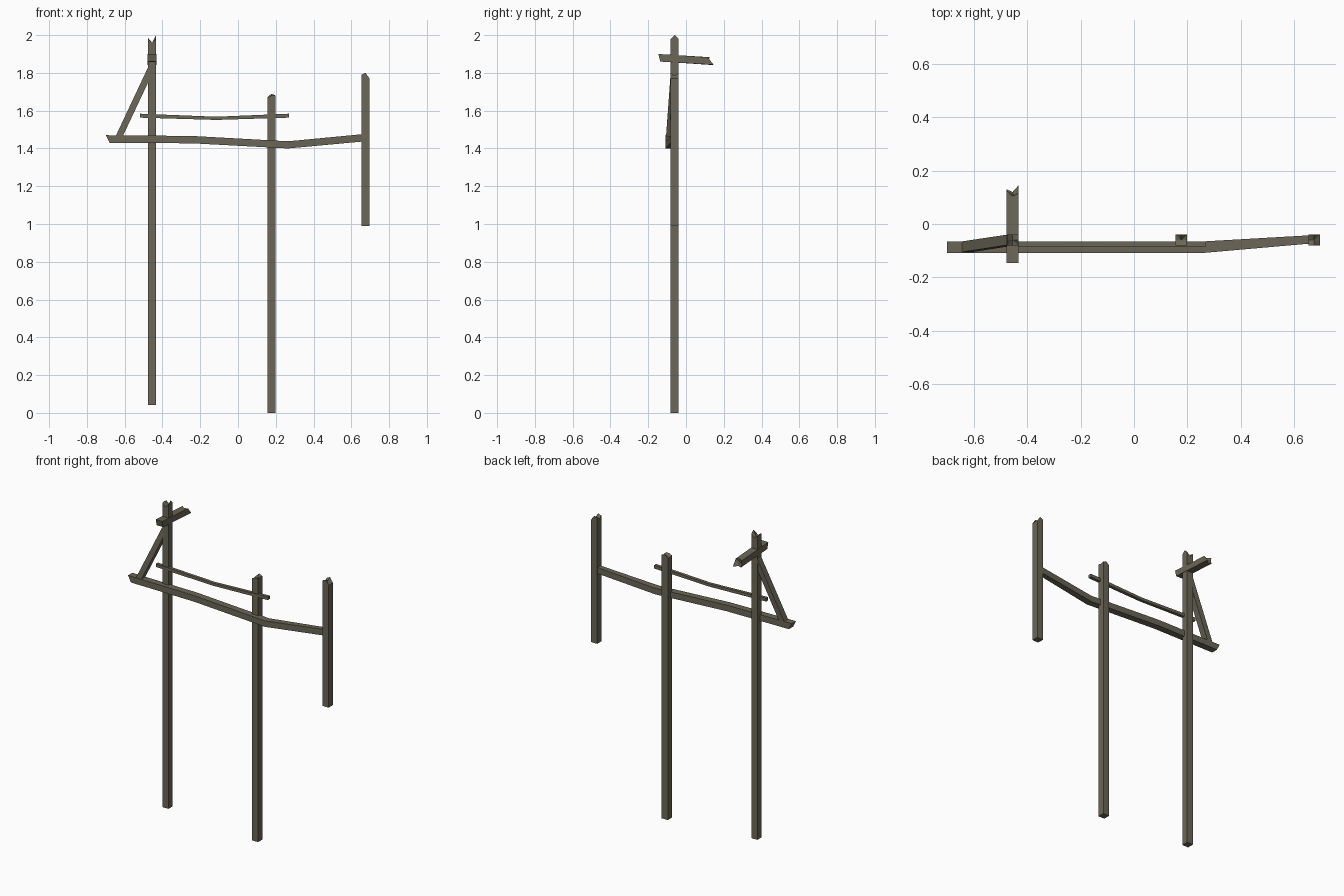
import bpy
from mathutils import Vector

if "Cube" in bpy.data.objects:
    bpy.data.objects.remove(bpy.data.objects["Cube"])

wood = bpy.data.materials.new("weathered_wood")
wood.diffuse_color = (0.145, 0.133, 0.094, 1)
wood.use_nodes = True
wood.node_tree.nodes["Principled BSDF"].inputs["Base Color"].default_value = wood.diffuse_color


def loft(name, rings, start_tip=None, end_tip=None):
    """Skin a list of equal rings; ends are flat, or fanned to a tip point."""
    n = len(rings[0])
    verts = [Vector(p) for r in rings for p in r]
    faces = []
    for k in range(len(rings) - 1):
        a, b = k * n, (k + 1) * n
        for i in range(n):
            j = (i + 1) % n
            faces.append((a + i, a + j, b + j, b + i))
    for tip, base, flip in ((start_tip, 0, True), (end_tip, (len(rings) - 1) * n, False)):
        loop = [base + i for i in range(n)]
        if flip:
            loop.reverse()
        if tip is None:
            faces.append(tuple(loop))
        else:
            verts.append(Vector(tip))
            c = len(verts) - 1
            faces += [(loop[i], loop[(i + 1) % n], c) for i in range(n)]
    mesh = bpy.data.meshes.new(name)
    mesh.from_pydata(verts, [], faces)
    mesh.materials.append(wood)
    mesh.validate()
    obj = bpy.data.objects.new(name, mesh)
    bpy.context.collection.objects.link(obj)
    return obj


# eight points round a square: corners and edge middles, counter-clockwise
SQUARE = [(-1, -1), (0, -1), (1, -1), (1, 0), (1, 1), (0, 1), (-1, 1), (-1, 0)]
HALF = 0.0215
POST_Y = -0.06


def post(name, x, bottom, tops, centre):
    """Square post with a splintered top given by eight heights."""
    pts = [(x + HALF * u, POST_Y + HALF * v) for u, v in SQUARE]
    loft(name, [[(px, py, bottom) for px, py in pts],
                [(px, py, h) for (px, py), h in zip(pts, tops)]],
         end_tip=(x, POST_Y, centre))


post("tall_post", -0.455, 0.043,
     [1.98, 1.96, 1.98, 2.0, 1.98, 1.96, 1.98, 1.985], 1.96)
post("middle_post", 0.177, 0.0,
     [1.67, 1.68, 1.68, 1.675, 1.68, 1.69, 1.67, 1.665], 1.67)
post("hanging_post", 0.675, 0.99,
     [1.79, 1.80, 1.77, 1.77, 1.77, 1.80, 1.79, 1.78], 1.785)


def rail(name, sections):
    """Bar along x: each section is x_top, x_bottom, y_min, y_max, z_min, z_max."""
    loft(name, [[(xb, y0, z0), (xb, y1, z0), (xt, y1, z1), (xt, y0, z1)]
                for xt, xb, y0, y1, z0, z1 in sections])


# long sagging rail
rail("main_rail", [(-0.70, -0.68, -0.108, -0.065, 1.43, 1.47),
                   (-0.24, -0.24, -0.108, -0.065, 1.427, 1.466),
                   (0.265, 0.265, -0.108, -0.065, 1.40, 1.438),
                   (0.665, 0.665, -0.073, -0.042, 1.437, 1.476)])

# thin upper rail
rail("thin_rail", [(-0.52, -0.52, -0.085, -0.065, 1.563, 1.584),
                   (-0.115, -0.115, -0.085, -0.065, 1.551, 1.568),
                   (0.27, 0.27, -0.085, -0.065, 1.563, 1.584)])

# slanted brace from rail end up to the tall post
rail("brace", [(-0.65, -0.612, -0.106, -0.066, 1.46, 1.46),
               (-0.476, -0.438, -0.079, -0.04, 1.83, 1.83)])

# cross arm along y with a notched, splintered back end
ARM_X = -0.455
arm_front = [(ARM_X + 0.023 * u, -0.146 + 0.005 * (1 - v), 1.88 + 0.02 * v)
             for u, v in SQUARE]
arm_ends = [0.13, 0.12, 0.146, 0.13, 0.115, 0.105, 0.125, 0.12]
arm_back = [(ARM_X + 0.023 * u, y, 1.863 + 0.02 * v)
            for (u, v), y in zip(SQUARE, arm_ends)]
# ring runs clockwise seen along +y, so reverse it for outward faces
loft("cross_arm", [arm_front[::-1], arm_back[::-1]],
     end_tip=(ARM_X + 0.005, 0.105, 1.863))
